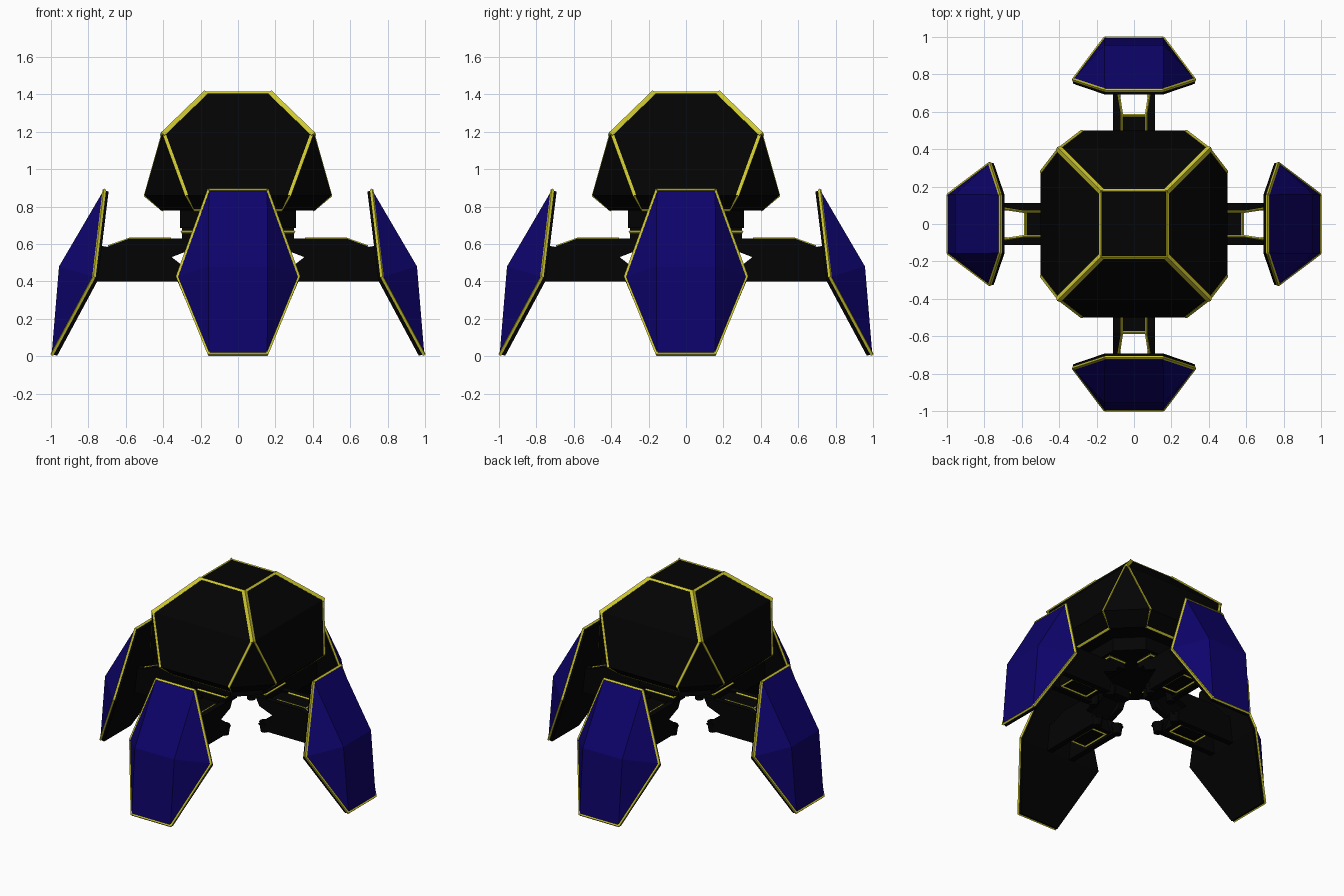
import bpy, bmesh, math
from mathutils import Vector, Matrix

if "Cube" in bpy.data.objects:
    bpy.data.objects.remove(bpy.data.objects["Cube"])


def material(name, rgb):
    m = bpy.data.materials.new(name)
    m.diffuse_color = (*rgb, 1)
    m.use_nodes = True
    m.node_tree.nodes["Principled BSDF"].inputs["Base Color"].default_value = m.diffuse_color
    return m


BLACK = material("black", (0.001, 0.001, 0.001))
BLUE = material("blue", (0.004, 0.001, 0.145))
YELLOW = material("yellow", (0.62, 0.58, 0.03))


def finish(name, bm, mat, turn=0):
    bmesh.ops.recalc_face_normals(bm, faces=bm.faces)
    me = bpy.data.meshes.new(name)
    bm.to_mesh(me)
    bm.free()
    me.materials.append(mat)
    me.transform(Matrix.Rotation(turn * math.pi / 2, 4, 'Z'))
    ob = bpy.data.objects.new(name, me)
    bpy.context.collection.objects.link(ob)
    return ob


def hull(name, pts, mat, turn=0):
    bm = bmesh.new()
    for p in pts:
        bm.verts.new(p)
    bmesh.ops.convex_hull(bm, input=bm.verts[:])
    loose = [v for v in bm.verts if not v.link_faces]
    bmesh.ops.delete(bm, geom=loose, context='VERTS')
    bmesh.ops.dissolve_limit(bm, angle_limit=0.01, verts=bm.verts[:], edges=bm.edges[:])
    return finish(name, bm, mat, turn)


def box(name, x, y, z, mat, turn=0):
    return hull(name, [(a, b, c) for a in x for b in y for c in z], mat, turn)


def trim(name, paths, r, turn=0):
    # thin square rods following each path
    bm = bmesh.new()
    for path in paths:
        for a, b in zip(path, path[1:]):
            a, b = Vector(a), Vector(b)
            d = b - a
            m = Matrix.Translation((a + b) / 2) @ d.to_track_quat('Z', 'Y').to_matrix().to_4x4()
            bmesh.ops.create_cone(bm, cap_ends=True, segments=4, radius1=r, radius2=r,
                                  depth=d.length + r * 0.5, matrix=m)
    return finish(name, bm, YELLOW, turn)


def extrude(name, profile, y0, y1, mat, turn=0):
    # side profile in x/z, given a thickness along y
    bm = bmesh.new()
    f = bm.faces.new([bm.verts.new((x, y0, z)) for x, z in profile])
    g = bmesh.ops.extrude_face_region(bm, geom=[f])['geom']
    bmesh.ops.translate(bm, vec=(0, y1 - y0, 0),
                        verts=[v for v in g if isinstance(v, bmesh.types.BMVert)])
    return finish(name, bm, mat, turn)


def octagon(h, c, z):
    return [(sx * a, sy * b, z) for sx in (1, -1) for sy in (1, -1) for a, b in ((h, c), (c, h))]


# faceted dome body
hull("dome", octagon(0.178, 0.178, 1.41) + octagon(0.406, 0.406, 1.19)
     + octagon(0.50, 0.285, 0.86) + octagon(0.41, 0.24, 0.78), BLACK)

# octagonal column under the dome
hull("column", octagon(0.31, 0.155, 0.79) + octagon(0.31, 0.155, 0.685), BLACK)

ARM = [(0.22, 0.63), (0.58, 0.63), (0.70, 0.585), (0.80, 0.60), (0.80, 0.42), (0.76, 0.40),
       (0.30, 0.40), (0.24, 0.44), (0.355, 0.53), (0.25, 0.57)]
INNER = [(0.25, 0.615), (0.58, 0.615), (0.58, 0.415), (0.32, 0.415), (0.365, 0.53)]

for k in range(4):
    # dome seams and panel edges, set slightly into the body
    trim("dome_seam", [[(0.174, 0.174, 1.404), (0.402, 0.402, 1.184)]], 0.018, k)
    sides = [[(0.402, s * 0.395, 1.185), (0.493, s * 0.277, 0.862), (0.402, s * 0.232, 0.786)]
             for s in (1, -1)]
    trim("panel_trim", sides + [[(0.405, -0.232, 0.786), (0.405, 0.232, 0.786)],
                                [(0.176, -0.176, 1.404), (0.176, 0.176, 1.404)]], 0.012, k)

    # forked arm with a centre block
    for s in (1, -1):
        extrude("arm_side", ARM, s * 0.072, s * 0.113, BLACK, k)
    extrude("arm_block", INNER, -0.075, 0.075, BLACK, k)
    trim("arm_trim", [[(0.69, s * 0.082, 0.587), (0.58, s * 0.066, 0.626), (0.36, s * 0.066, 0.626)]
                      for s in (1, -1)]
         + [[(0.58, -0.066, 0.618), (0.58, 0.066, 0.618)],
            [(0.36, -0.06, 0.415), (0.57, -0.06, 0.415), (0.57, 0.06, 0.415),
             (0.36, 0.06, 0.415), (0.36, -0.06, 0.415)]], 0.008, k)

    # bracket and pivots joining the arm to the column
    box("bracket", (0.17, 0.30), (-0.11, 0.11), (0.615, 0.69), BLACK, k)
    trim("bracket_trim", [[(0.17, -0.11, 0.665), (0.30, -0.11, 0.665), (0.30, 0.11, 0.665),
                           (0.17, 0.11, 0.665)]], 0.008, k)
    bm = bmesh.new()
    for s in (1, -1):
        bmesh.ops.create_cone(bm, cap_ends=True, segments=12, radius1=0.028, radius2=0.038, depth=0.07,
                              matrix=Matrix.Translation((0.275, s * 0.085, 0.42)))
    finish("arm_pivot", bm, BLACK, k)

    # foot plate: blue shell, yellow rim, black backing
    rim = [(0.718, 0.156, 0.888), (0.773, 0.325, 0.425), (0.996, 0.156, 0.012),
           (0.996, -0.156, 0.012), (0.773, -0.325, 0.425), (0.718, -0.156, 0.888)]
    ridge = [(0.957, s * 0.158, 0.48) for s in (1, -1)]
    hull("foot_shell", rim + ridge, BLUE, k)
    trim("foot_rim", [[(x - 0.003, y * 0.995, z) for x, y, z in rim + rim[:1]]], 0.01, k)
    back = [(x, s * y, z) for s in (1, -1)
            for x, y, z in ((0.692, 0.155, 0.88), (0.75, 0.325, 0.405), (0.967, 0.155, 0.002))]
    hull("foot_back", rim + back, BLACK, k)
